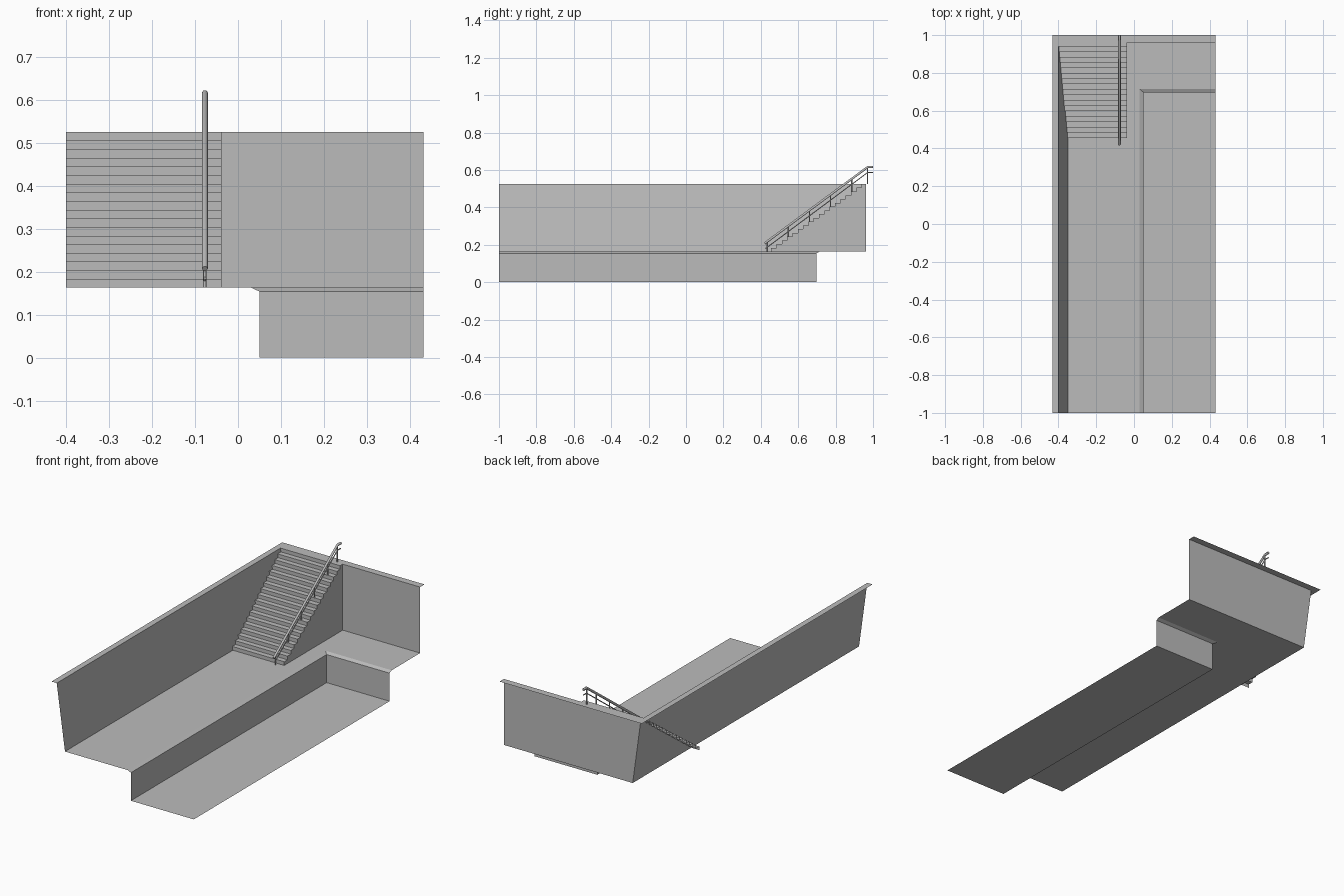
import bpy
import bmesh
from math import floor

cube = bpy.data.objects.get("Cube")
if cube:
    bpy.data.objects.remove(cube, do_unlink=True)

grey = bpy.data.materials.new("plain_grey")
grey.use_nodes = True
COLOUR = (0.5, 0.5, 0.5, 1)
grey.diffuse_color = COLOUR
grey.node_tree.nodes["Principled BSDF"].inputs["Base Color"].default_value = COLOUR

FRONT, RIGHT, BACK = -1.0, 0.432, 0.962
FLOOR, TOP = 0.163, 0.525


def add_object(name, mesh):
    mesh.materials.clear()
    mesh.materials.append(grey)
    obj = bpy.data.objects.new(name, mesh)
    bpy.context.collection.objects.link(obj)
    return obj


def finish(name, bm):
    mesh = bpy.data.meshes.new(name)
    bm.to_mesh(mesh)
    bm.free()
    return add_object(name, mesh)


def corner_sheet(name, levels):
    """Sheet lofted through L-shaped lines, each given by its corner point."""
    bm = bmesh.new()
    rows = [[bm.verts.new(p) for p in ((x, FRONT, z), (x, y, z), (RIGHT, y, z))]
            for x, y, z in levels]
    for a, b in zip(rows, rows[1:]):
        for i in range(2):
            bm.faces.new((a[i], b[i], b[i + 1], a[i + 1]))
    return finish(name, bm)


def tube(name, points, radius):
    """Round bar along a path, with closed ends."""
    curve = bpy.data.curves.new(name, "CURVE")
    curve.dimensions = "3D"
    curve.bevel_depth = radius
    curve.bevel_resolution = 1
    curve.use_fill_caps = True
    spline = curve.splines.new("POLY")
    spline.points.add(len(points) - 1)
    for point, co in zip(spline.points, points):
        point.co = (*co, 1)
    temp = bpy.data.objects.new(name + "_path", curve)
    bpy.context.collection.objects.link(temp)
    bpy.context.view_layer.update()
    graph = bpy.context.evaluated_depsgraph_get()
    mesh = bpy.data.meshes.new_from_object(temp.evaluated_get(graph))
    bpy.data.objects.remove(temp, do_unlink=True)
    return add_object(name, mesh)


# Walls with their top ledge, platform floor and the pit edge
wall_top, wall_foot = (-0.40, BACK, TOP), (-0.35, BACK, FLOOR)
edge, lip, pit = (0.03, 0.715, FLOOR), (0.05, 0.697, 0.154), (0.05, 0.697, 0)
corner_sheet("outer_walls", [(-RIGHT, 1, TOP), wall_top, wall_foot])
corner_sheet("platform_floor", [wall_foot, edge])
corner_sheet("pit_walls", [edge, lip, pit])

# Bed at the bottom of the pit
bm = bmesh.new()
bm.faces.new([bm.verts.new((x, y, 0)) for x, y in
              ((pit[0], FRONT), (RIGHT, FRONT), (RIGHT, pit[1]), (pit[0], pit[1]))])
finish("pit_bed", bm)

# Staircase: treads and risers, closed on the open side
STEPS, START, TREAD = 18, 0.455, 0.0285
RISE = (TOP - FLOOR) / STEPS
profile = [(START, FLOOR)]
for n in range(1, STEPS + 1):
    y = START + (n - 1) * TREAD
    end = BACK if n == STEPS else y + TREAD
    profile += [(y, FLOOR + n * RISE), (end, FLOOR + n * RISE)]
bm = bmesh.new()
left = [bm.verts.new((-0.40, y, z)) for y, z in profile]
right = [bm.verts.new((-0.038, y, z)) for y, z in profile]
for i in range(len(profile) - 1):
    bm.faces.new((left[i], right[i], right[i + 1], left[i + 1]))
foot = bm.verts.new((-0.038, BACK, FLOOR))
bm.faces.new([foot] + right[::-1])
finish("staircase", bm)

# Handrail, lower rail and posts
RAIL_X = -0.077
tube("handrail", [(RAIL_X, 0.42, 0.207), (RAIL_X, 0.972, 0.616), (RAIL_X, 1, 0.616)], 0.007)
tube("lower_rail", [(RAIL_X, 0.425, 0.18), (RAIL_X, 0.972, 0.587), (RAIL_X, 1, 0.587)], 0.003)
for i, y in enumerate((0.435, 0.547, 0.66, 0.773, 0.886, 0.97)):
    step = min(max(floor((y - START) / TREAD) + 1, 0), STEPS)
    head = 0.207 + (y - 0.42) * 0.741
    tube(f"rail_post_{i + 1}", [(RAIL_X, y, FLOOR + step * RISE), (RAIL_X, y, head)], 0.004)
